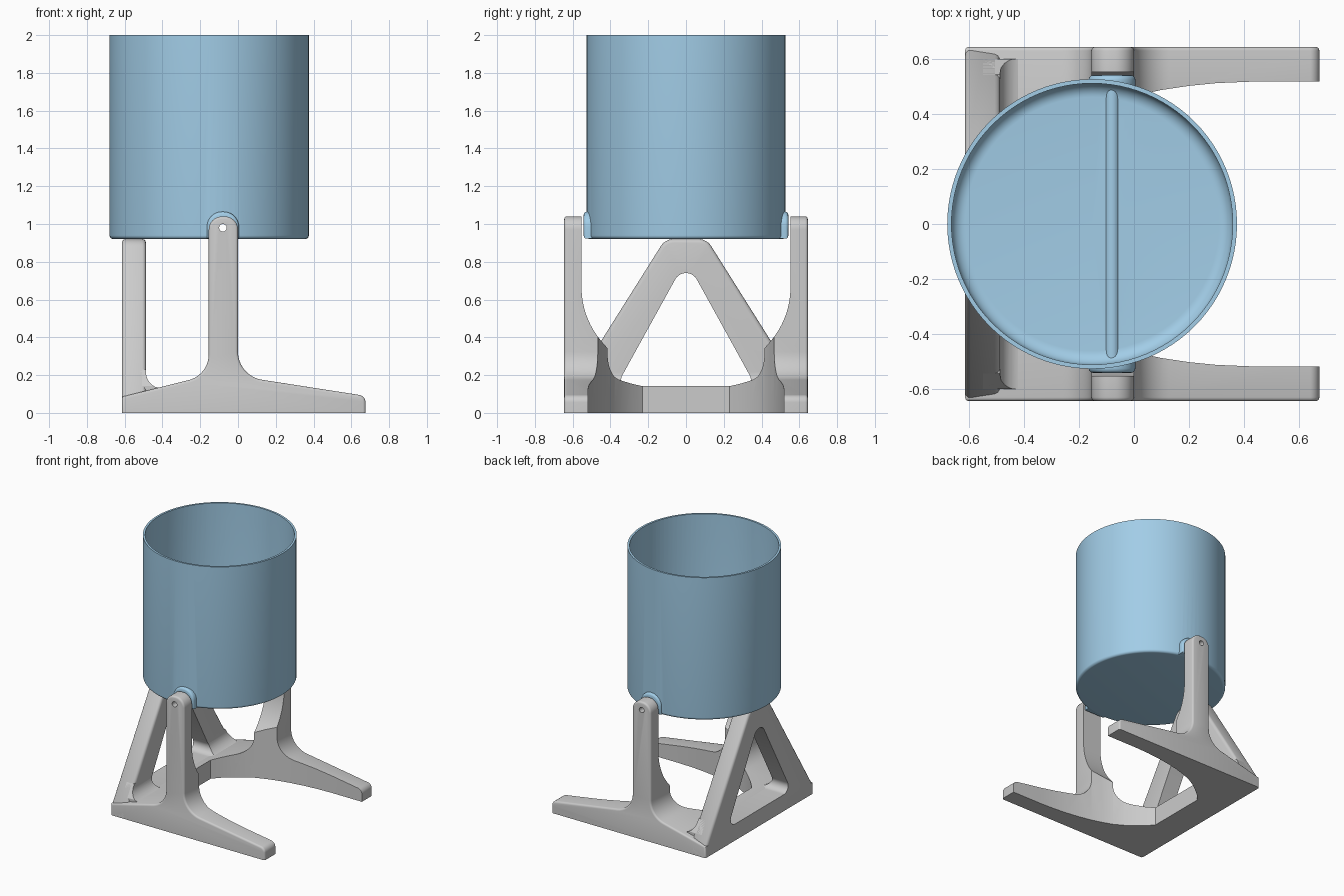
import bpy, bmesh, math
from mathutils import Vector

if "Cube" in bpy.data.objects:
    bpy.data.objects.remove(bpy.data.objects["Cube"])


def fillet(pts, n=10):
    """Round the corners of a polygon given as (u, v, radius)."""
    out = []
    for i, (u, v, r) in enumerate(pts):
        p = Vector((u, v))
        if r == 0:
            out.append(p)
            continue
        a = (Vector(pts[i - 1][:2]) - p).normalized()
        b = (Vector(pts[(i + 1) % len(pts)][:2]) - p).normalized()
        half = a.angle(b) / 2
        c = p + (a + b).normalized() * (r / math.sin(half))
        t = r / math.tan(half)
        s, e = p + a * t - c, p + b * t - c
        a0 = math.atan2(s.y, s.x)
        d = math.atan2(s.x * e.y - s.y * e.x, s.dot(e))
        for k in range(n + 1):
            w = a0 + d * k / n
            out.append(c + Vector((math.cos(w), math.sin(w))) * r)
    return out


def circle(u, v, r, n=32):
    return [Vector((u + r * math.cos(2 * math.pi * k / n),
                    v + r * math.sin(2 * math.pi * k / n))) for k in range(n)]


def face_outward(bm):
    bmesh.ops.recalc_face_normals(bm, faces=bm.faces)
    if bm.calc_volume(signed=True) < 0:
        bmesh.ops.reverse_faces(bm, faces=bm.faces)


def finish(bm, name):
    face_outward(bm)
    me = bpy.data.meshes.new(name)
    bm.to_mesh(me)
    bm.free()
    ob = bpy.data.objects.new(name, me)
    bpy.context.collection.objects.link(ob)
    return ob


def prism(name, pts, axis, lo, hi, bevel=0):
    """Extrude a 2D outline along an axis, rounding the cap rims above the ground."""
    def place(p, w):
        return {'x': (w, p.x, p.y), 'y': (p.x, w, p.y), 'z': (p.x, p.y, w)}[axis]
    bm = bmesh.new()
    bot = [bm.verts.new(place(p, lo)) for p in pts]
    top = [bm.verts.new(place(p, hi)) for p in pts]
    caps = [bm.faces.new(bot), bm.faces.new(top)]
    for i in range(len(pts)):
        bm.faces.new((bot[i - 1], bot[i], top[i], top[i - 1]))
    face_outward(bm)
    if bevel:
        rim = [e for f in caps for e in f.edges if max(v.co.z for v in e.verts) > 0.001]
        bmesh.ops.bevel(bm, geom=rim, offset=bevel, segments=3, profile=0.5, affect='EDGES')
    return finish(bm, name)


def lathe(name, pts, cx, steps=96):
    bm = bmesh.new()
    vs = [bm.verts.new((cx + p.x, 0, p.y)) for p in pts]
    es = [bm.edges.new(vs[i:i + 2]) for i in range(len(vs) - 1)]
    bmesh.ops.spin(bm, geom=vs + es, cent=(cx, 0, 0), axis=(0, 0, 1),
                   angle=2 * math.pi, steps=steps)
    bmesh.ops.remove_doubles(bm, verts=bm.verts, dist=1e-5)
    return finish(bm, name)


def boolean(ob, tool, op='DIFFERENCE'):
    m = ob.modifiers.new('cut', 'BOOLEAN')
    m.operation, m.object, m.solver = op, tool, 'EXACT'
    bpy.context.view_layer.objects.active = ob
    bpy.ops.object.modifier_apply(modifier=m.name)
    bpy.data.objects.remove(tool)


def smooth(ob):
    bpy.ops.object.select_all(action='DESELECT')
    ob.select_set(True)
    bpy.context.view_layer.objects.active = ob
    bpy.ops.object.shade_smooth_by_angle(angle=math.radians(32))


def pin_hole():
    return prism('pin_hole', circle(-0.08, 0.98, 0.02), 'y', -1, 1)


# Base frame: side silhouette with feet and uprights
frame = prism('base_frame', fillet([
    (-0.615, 0, 0), (0.675, 0, 0), (0.675, 0.09, 0.04), (0, 0.195, 0.15),
    (0, 1.04, 0.07), (-0.155, 1.04, 0.07), (-0.155, 0.20, 0.14),
    (-0.615, 0.085, 0)]), 'y', -0.645, 0.645, 0.014)

# Curved inner edge of the U-shaped plan
edge = [(-0.39, 0.23), (-0.34, 0.285), (-0.28, 0.335), (-0.22, 0.378), (-0.155, 0.415),
        (-0.08, 0.443), (0, 0.467), (0.1, 0.488), (0.2, 0.503), (0.3, 0.513),
        (0.42, 0.518), (1, 0.518)]
plan = [Vector(p) for p in edge] + [Vector((x, -y)) for x, y in reversed(edge)]
boolean(frame, prism('plan_cutter', plan, 'z', -0.5, 1.5))

# Flared inner faces of the uprights
boolean(frame, prism('flare_cutter', fillet([
    (0.553, 1.3, 0), (0.553, 0.5, 0.44), (0.3, 0.21, 0),
    (-0.3, 0.21, 0), (-0.553, 0.5, 0.44), (-0.553, 1.3, 0)], 14), 'x', -0.4, 0.4))
boolean(frame, pin_hole())

# Rear A-frame support, and gussets where its legs meet the base
a_outline = fillet([(-0.645, 0, 0), (0.645, 0, 0), (0.645, 0.07, 0), (0.11, 0.92, 0.08),
                    (-0.11, 0.92, 0.08), (-0.645, 0.07, 0)])
a_hole = fillet([(0, 0.81, 0.065), (-0.378, 0.125, 0.05), (0.378, 0.125, 0.05)])
support = prism('rear_support', a_outline, 'x', -0.615, -0.487, 0.02)
boolean(support, prism('hole_cutter', a_hole, 'x', -1, 0))

gusset = prism('support_gusset', fillet([
    (-0.55, 0.05, 0), (-0.395, 0.05, 0), (-0.395, 0.13, 0),
    (-0.487, 0.13, 0.085), (-0.487, 0.23, 0), (-0.55, 0.23, 0)]), 'y', -0.6, 0.6)
boolean(gusset, prism('gusset_limit', a_outline, 'x', -1, 0.5), 'INTERSECT')
boolean(gusset, prism('hole_cutter', a_hole, 'x', -1, 0.5))

# Tilting bucket with pivot bosses, thick floor and pin channel
CX = -0.1525
bucket = lathe('bucket', fillet([(0, 0.92, 0), (0.5275, 0.92, 0.02),
                                 (0.5275, 2, 0), (0, 2, 0)], 6), CX)
boolean(bucket, prism('pivot_boss', fillet([
    (-0.165, 0.922, 0), (0.005, 0.922, 0), (0.005, 1.065, 0.08),
    (-0.165, 1.065, 0.08)]), 'y', -0.542, 0.542, 0.016), 'UNION')
boolean(bucket, lathe('cavity', fillet([(0, 0.995, 0), (0.512, 0.995, 0.05),
                                        (0.512, 2.1, 0), (0, 2.1, 0)], 8), CX))
boolean(bucket, prism('pin_channel', circle(-0.08, 0.98, 0.026), 'y', -0.512, 0.512), 'UNION')
boolean(bucket, pin_hole())

blue = bpy.data.materials.new('light_blue')
blue.diffuse_color = (0.36, 0.61, 0.8, 1)
blue.use_nodes = True
blue.node_tree.nodes["Principled BSDF"].inputs["Base Color"].default_value = blue.diffuse_color
bucket.data.materials.clear()
bucket.data.materials.append(blue)

for ob in (frame, support, gusset, bucket):
    smooth(ob)
